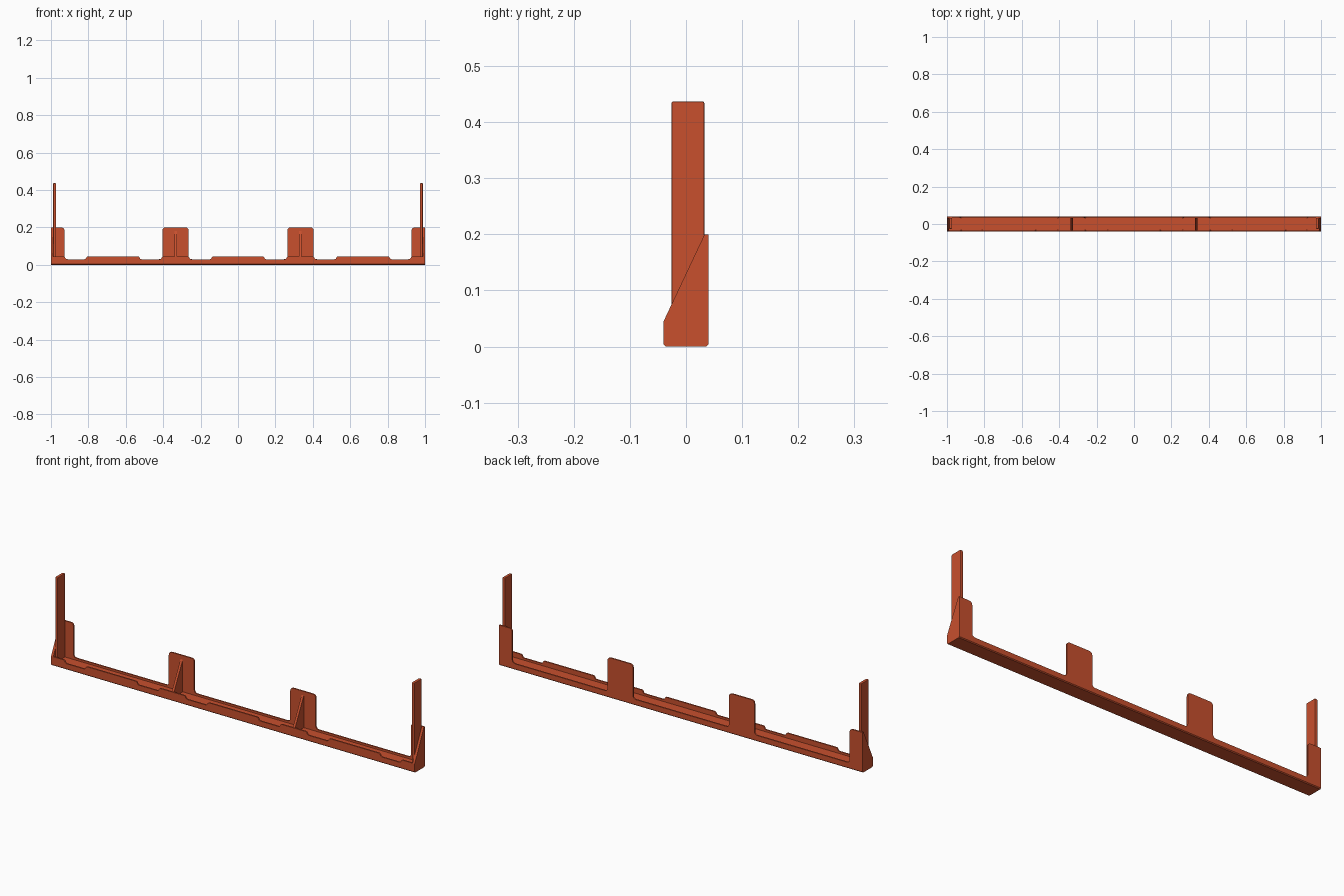
import bpy, bmesh
from mathutils import Vector

if "Cube" in bpy.data.objects:
    bpy.data.objects.remove(bpy.data.objects["Cube"])

mat = bpy.data.materials.new("burnt_orange")
mat.diffuse_color = (0.58, 0.08, 0.027, 1)
mat.use_nodes = True
mat.node_tree.nodes["Principled BSDF"].inputs["Base Color"].default_value = mat.diffuse_color

FLOOR = 0.02   # top of the base plate
WALL = 0.007   # thickness of the thin walls


def rounded(points, steps=5):
    """Turn (u, v, radius) corners into an outline with curved corners."""
    out = []
    n = len(points)
    for i, (u, v, r) in enumerate(points):
        p = Vector((u, v))
        if r == 0:
            out.append(p)
            continue
        a = p + (Vector(points[i - 1][:2]) - p).normalized() * r
        b = p + (Vector(points[(i + 1) % n][:2]) - p).normalized() * r
        for k in range(steps + 1):
            t = k / steps
            out.append(a * (1 - t) ** 2 + p * 2 * t * (1 - t) + b * t * t)
    return out


def extrude(name, outline, axis, start, end, bevel=0.0):
    """Extrude an outline along x (outline in y, z) or y (outline in x, z)."""
    bm = bmesh.new()
    place = (lambda p: (start, p[0], p[1])) if axis == "x" else (lambda p: (p[0], start, p[1]))
    face = bm.faces.new([bm.verts.new(place(p)) for p in outline])
    res = bmesh.ops.extrude_face_region(bm, geom=[face])
    move = Vector((end - start, 0, 0)) if axis == "x" else Vector((0, end - start, 0))
    bmesh.ops.translate(bm, vec=move, verts=[g for g in res["geom"] if isinstance(g, bmesh.types.BMVert)])
    bmesh.ops.recalc_face_normals(bm, faces=bm.faces)
    me = bpy.data.meshes.new(name)
    bm.to_mesh(me)
    bm.free()
    me.materials.append(mat)
    ob = bpy.data.objects.new(name, me)
    bpy.context.collection.objects.link(ob)
    if bevel:
        mod = ob.modifiers.new("edge", "BEVEL")
        mod.width = bevel
        mod.segments = 2
        mod.limit_method = "ANGLE"
    return ob


def mirrored(half):
    return rounded(half + [(-u, v, r) for u, v, r in reversed(half)])


# base plate with chamfered bottom edges
c = 0.004
extrude("base_plate", [(-0.04 + c, 0), (0.04 - c, 0), (0.04, c), (0.04, FLOOR),
                       (-0.04, FLOOR), (-0.04, c)], "x", -1, 1)

# back wall with four upright tabs
extrude("back_wall", mirrored([
    (-1, FLOOR, 0), (-1, 0.2, 0.006), (-0.928, 0.2, 0.018), (-0.928, 0.03, 0.018),
    (-0.404, 0.03, 0.018), (-0.404, 0.2, 0.018), (-0.264, 0.2, 0.018), (-0.264, 0.03, 0.018),
]), "y", 0.04 - WALL, 0.04)

# low front lip with shallow notches
r = 0.006
extrude("front_lip", mirrored([
    (-1, FLOOR, 0), (-1, 0.045, 0), (-0.928, 0.045, r), (-0.92, 0.03, r),
    (-0.815, 0.03, r), (-0.807, 0.045, r), (-0.53, 0.045, r), (-0.522, 0.03, r),
    (-0.412, 0.03, r), (-0.404, 0.045, r), (-0.264, 0.045, r), (-0.256, 0.03, r),
    (-0.145, 0.03, r), (-0.137, 0.045, r),
]), "y", -0.04, -0.04 + WALL)

for side, s in (("left", -1), ("right", 1)):
    # sloped end wall
    extrude(side + "_end_wall", [(-0.04, FLOOR), (0.04, FLOOR), (0.04, 0.2), (0.033, 0.2),
                                 (-0.04, 0.045)], "x", s * 0.988, s)
    # triangular rib behind the lip
    extrude(side + "_rib", [(-0.036, FLOOR), (0.034, FLOOR), (0.034, 0.182), (-0.036, 0.044)],
            "x", s * 0.327, s * 0.339)
    # tall thin end post
    extrude(side + "_post", rounded([(-0.026, FLOOR, 0), (0.033, FLOOR, 0), (0.033, 0.437, 0.005),
                                     (-0.026, 0.437, 0.005)]), "x", s * 0.973, s * 0.988, 0.003)
